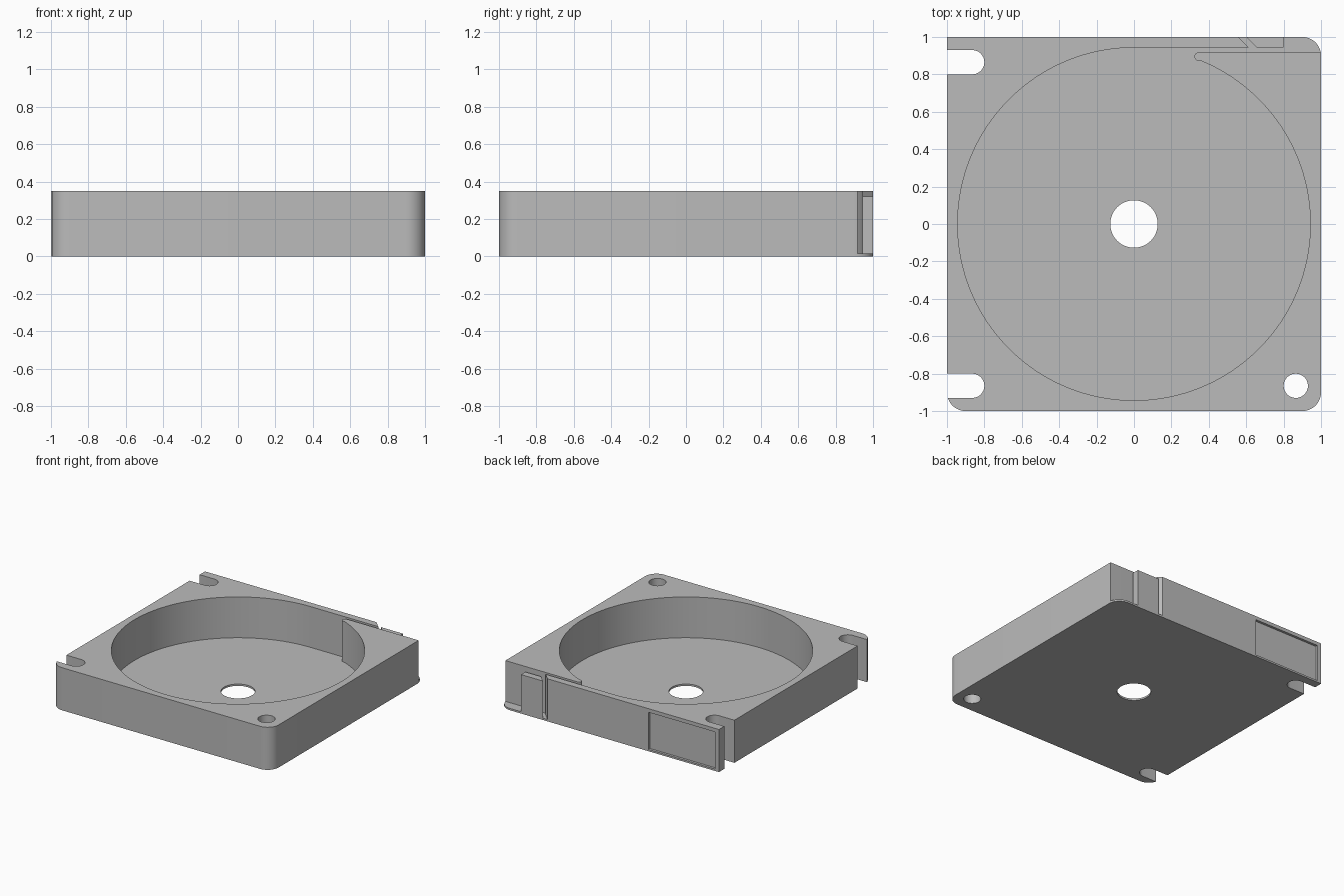
import bpy
import bmesh
from math import cos, sin, radians

cube = bpy.data.objects.get("Cube")
if cube:
    bpy.data.objects.remove(cube, do_unlink=True)

HEIGHT, FLOOR = 0.35, 0.015
HOLE = 0.865          # corner hole offset
HOLE_R = 0.065
POCKET_R = 0.943
CORNER_R = 0.1

grey = bpy.data.materials.new("plain grey")
grey.use_nodes = True
colour = (0.5, 0.5, 0.5, 1)
grey.diffuse_color = colour
grey.node_tree.nodes["Principled BSDF"].inputs["Base Color"].default_value = colour


def arc(cx, cy, r, start, end, steps):
    """Points along a circular arc, angles in degrees."""
    angles = [radians(start + (end - start) * i / steps) for i in range(steps + 1)]
    return [(cx + r * cos(a), cy + r * sin(a)) for a in angles]


def circle(cx, cy, r, steps):
    return arc(cx, cy, r, 0, 360, steps)[:-1]


def prism(name, points, bottom, top):
    """Extrude a flat outline between two heights."""
    bm = bmesh.new()
    base = bm.faces.new([bm.verts.new((x, y, bottom)) for x, y in points])
    side = bmesh.ops.extrude_face_region(bm, geom=[base])["geom"]
    bmesh.ops.translate(bm, vec=(0, 0, top - bottom),
                        verts=[v for v in side if isinstance(v, bmesh.types.BMVert)])
    bmesh.ops.recalc_face_normals(bm, faces=bm.faces)
    mesh = bpy.data.meshes.new(name)
    bm.to_mesh(mesh)
    bm.free()
    mesh.materials.append(grey)
    obj = bpy.data.objects.new(name, mesh)
    bpy.context.collection.objects.link(obj)
    return obj


def cut(obj, name, points, bottom=-0.1, top=0.5):
    """Remove a prism from the object, then discard the cutter."""
    cutter = prism(name, points, bottom, top)
    cutter.hide_render = True
    mod = obj.modifiers.new(name, "BOOLEAN")
    mod.operation = "DIFFERENCE"
    mod.solver = "EXACT"
    mod.object = cutter
    bpy.context.view_layer.objects.active = obj
    bpy.ops.object.modifier_apply(modifier=mod.name)
    bpy.data.objects.remove(cutter, do_unlink=True)


# Square block with three rounded corners and one square corner
c = 1 - CORNER_R
outline = (arc(-c, -c, CORNER_R, 180, 270, 12) + arc(c, -c, CORNER_R, 270, 360, 12)
           + arc(c, c, CORNER_R, 0, 90, 12) + [(-1, 1)])
body = prism("reel_case", outline, 0, HEIGHT)

# Round pocket running out into the exit channel and the slanted slit
pocket = (arc(0, 0, POCKET_R, 90, 427.5, 120)
          + arc(0.345, 0.895, 0.022, 250, 90, 10)
          + [(1.1, 0.917), (1.1, 1.1), (0.8, 1.1), (0.8, POCKET_R),
             (0.657, POCKET_R), (0.5, 1.1), (0.458, 1.1), (0.615, POCKET_R)])
cut(body, "pocket_cutter", pocket, FLOOR)

# Guide block beside the slit sits a little lower than the rim
cut(body, "guide_cutter", [(0.65, 0.93), (0.85, 0.93), (0.85, 1.05), (0.53, 1.05)], 0.32)

# Shallow label recess on the back
cut(body, "label_cutter", [(-0.965, 0.98), (-0.36, 0.98), (-0.36, 1.1), (-0.965, 1.1)],
    FLOOR, 0.32)

# Hub hole, corner hole and the two open slots
cut(body, "hub_cutter", circle(0, 0, 0.127, 48))
cut(body, "corner_hole_cutter", circle(HOLE, -HOLE, HOLE_R, 32))
for y in (-HOLE, HOLE):
    slot = arc(-HOLE, y, HOLE_R, -90, 90, 16) + [(-1.1, y + HOLE_R), (-1.1, y - HOLE_R)]
    cut(body, "slot_cutter", slot)

# Smooth curved walls, sharp edges kept
bpy.ops.object.select_all(action="DESELECT")
body.select_set(True)
bpy.context.view_layer.objects.active = body
bpy.ops.object.shade_smooth_by_angle(angle=radians(30))
